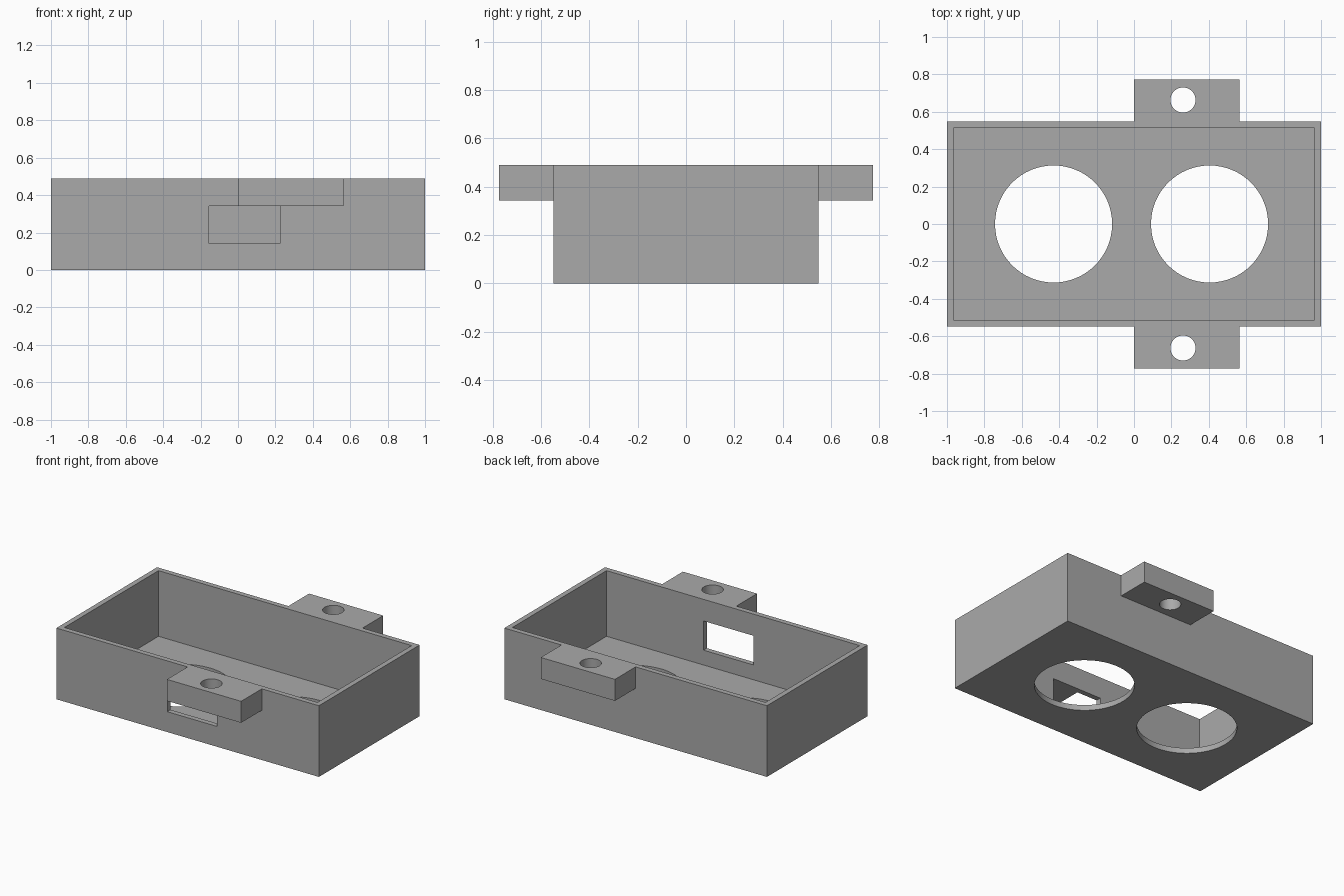
import bpy
import bmesh
import math
from mathutils import Matrix

default = bpy.data.objects.get("Cube")
if default:
    bpy.data.objects.remove(default, do_unlink=True)

# Main dimensions
HALF_X, HALF_Y, HEIGHT = 1.0, 0.548, 0.49
WALL, FLOOR = 0.036, 0.038
TAB_END, TAB_BOTTOM, TAB_X = 0.773, 0.342, 0.565

grey = bpy.data.materials.new("plain grey")
grey.use_nodes = True
colour = (0.4, 0.4, 0.4, 1)
grey.diffuse_color = colour
grey.node_tree.nodes["Principled BSDF"].inputs["Base Color"].default_value = colour


def finish(name, bm):
    mesh = bpy.data.meshes.new(name)
    bm.to_mesh(mesh)
    bm.free()
    mesh.materials.append(grey)
    obj = bpy.data.objects.new(name, mesh)
    bpy.context.collection.objects.link(obj)
    return obj


def box(name, low, high):
    bm = bmesh.new()
    size = [b - a for a, b in zip(low, high)]
    middle = [(a + b) / 2 for a, b in zip(low, high)]
    matrix = Matrix.Translation(middle) @ Matrix.Diagonal((*size, 1))
    bmesh.ops.create_cube(bm, size=1, matrix=matrix)
    return finish(name, bm)


def cylinder(name, x, y, radius):
    bm = bmesh.new()
    bmesh.ops.create_cone(bm, cap_ends=True, segments=64, radius1=radius,
                          radius2=radius, depth=2,
                          matrix=Matrix.Translation((x, y, 0.3)))
    return finish(name, bm)


def combine(target, tool, operation):
    bpy.context.view_layer.objects.active = target
    mod = target.modifiers.new(operation.lower(), 'BOOLEAN')
    mod.operation, mod.object, mod.solver = operation, tool, 'EXACT'
    bpy.ops.object.modifier_apply(modifier=mod.name)
    bpy.data.objects.remove(tool, do_unlink=True)


# Outer block with a mounting tab on the front and the back
tray = box("open_tray", (-HALF_X, -HALF_Y, 0), (HALF_X, HALF_Y, HEIGHT))
combine(tray, box("tabs", (0, -TAB_END, TAB_BOTTOM), (TAB_X, TAB_END, HEIGHT)), 'UNION')

# Hollow interior, open at the top
combine(tray, box("cavity", (WALL - HALF_X, WALL - HALF_Y, FLOOR),
                  (HALF_X - WALL, HALF_Y - WALL, 1)), 'DIFFERENCE')

# Rectangular opening in the front wall only, just under the tab
combine(tray, box("window", (-0.155, -0.7, 0.14), (0.225, -0.4, 0.341)), 'DIFFERENCE')

# Two large floor openings and one screw hole in each tab
for x, y, radius in ((-0.43, 0, 0.313), (0.404, 0, 0.313),
                     (0.262, -0.663, 0.067), (0.262, 0.663, 0.067)):
    combine(tray, cylinder("hole", x, y, radius), 'DIFFERENCE')

# Smooth hole walls, sharp box edges
bpy.ops.object.select_all(action='DESELECT')
tray.select_set(True)
bpy.context.view_layer.objects.active = tray
bpy.ops.object.shade_smooth_by_angle(angle=math.radians(30))
